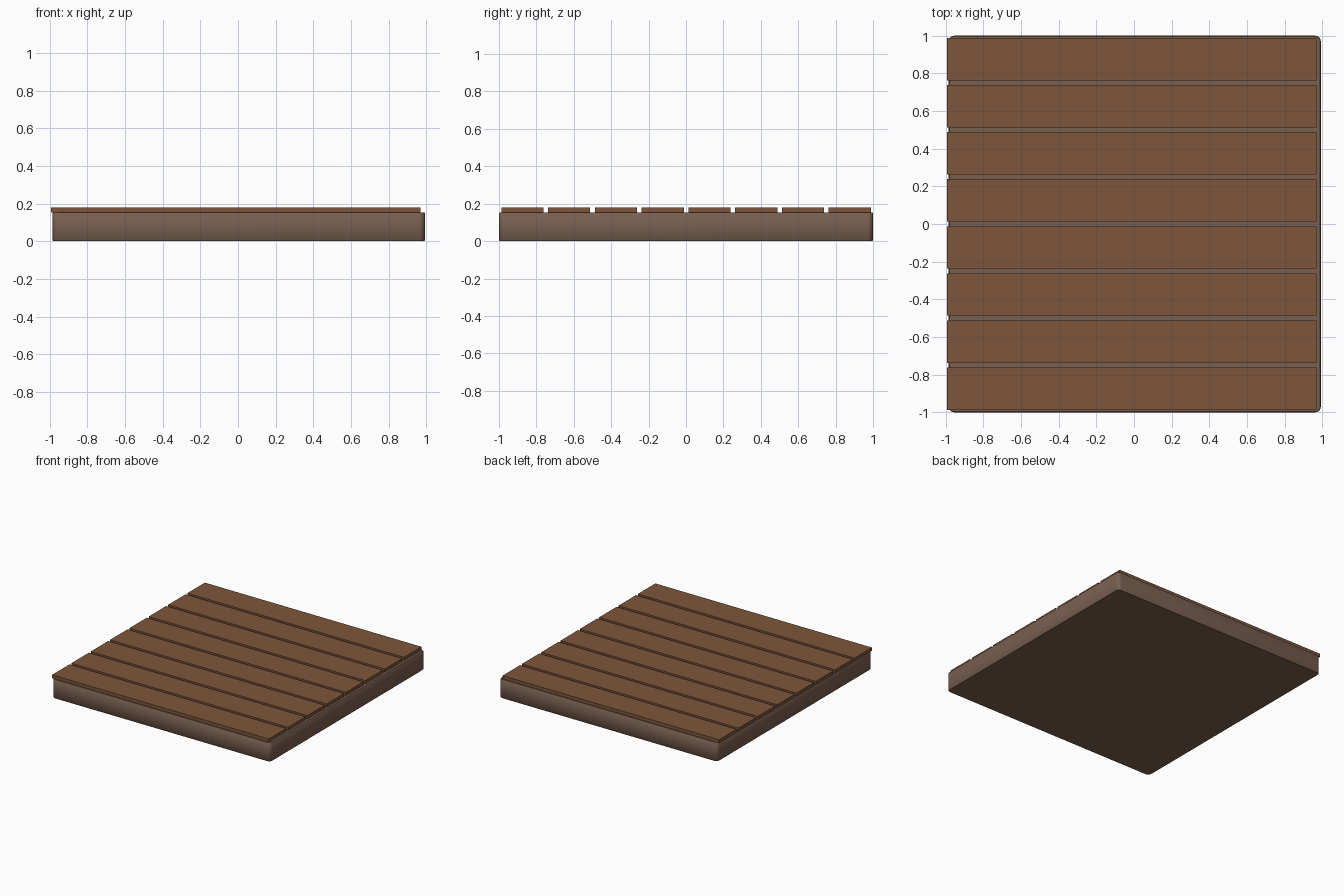
import bpy, bmesh

if "Cube" in bpy.data.objects:
    bpy.data.objects.remove(bpy.data.objects["Cube"])


def material(name, rgb):
    m = bpy.data.materials.new(name)
    m.diffuse_color = (*rgb, 1)
    m.use_nodes = True
    m.node_tree.nodes["Principled BSDF"].inputs["Base Color"].default_value = m.diffuse_color
    return m


def box(name, lo, hi, mat):
    bm = bmesh.new()
    bmesh.ops.create_cube(bm, size=1)
    for v in bm.verts:
        v.co = [(a + b) / 2 + c * (b - a) for a, b, c in zip(lo, hi, v.co)]
    me = bpy.data.meshes.new(name)
    bm.to_mesh(me)
    bm.free()
    me.materials.append(mat)
    ob = bpy.data.objects.new(name, me)
    bpy.context.collection.objects.link(ob)
    return ob


plank_brown = material("plank brown", (0.205, 0.094, 0.044))
base_brown = material("base grey brown", (0.19, 0.115, 0.08))

# Base slab with rounded upright corners and softened rims
base = box("base", (-0.984, -1, 0), (0.992, 1, 0.153), base_brown)
bm = bmesh.new()
bm.from_mesh(base.data)
uprights = [e for e in bm.edges if abs(e.verts[0].co.z - e.verts[1].co.z) > 0.1]
bmesh.ops.bevel(bm, geom=uprights, offset=0.03, segments=4, profile=0.5, affect='EDGES')
rims = [e for e in bm.edges if abs(e.verts[0].co.z - e.verts[1].co.z) < 0.01]
bmesh.ops.bevel(bm, geom=rims, offset=0.004, segments=1, affect='EDGES')
for f in bm.faces:
    f.smooth = abs(f.normal.z) < 0.9
bm.to_mesh(base.data)
bm.free()

# Eight deck planks
for i in range(8):
    y = -0.987 + 0.25 * i
    box(f"plank_{i + 1}", (-0.992, y, 0.153), (0.969, y + 0.225, 0.18), plank_brown)
